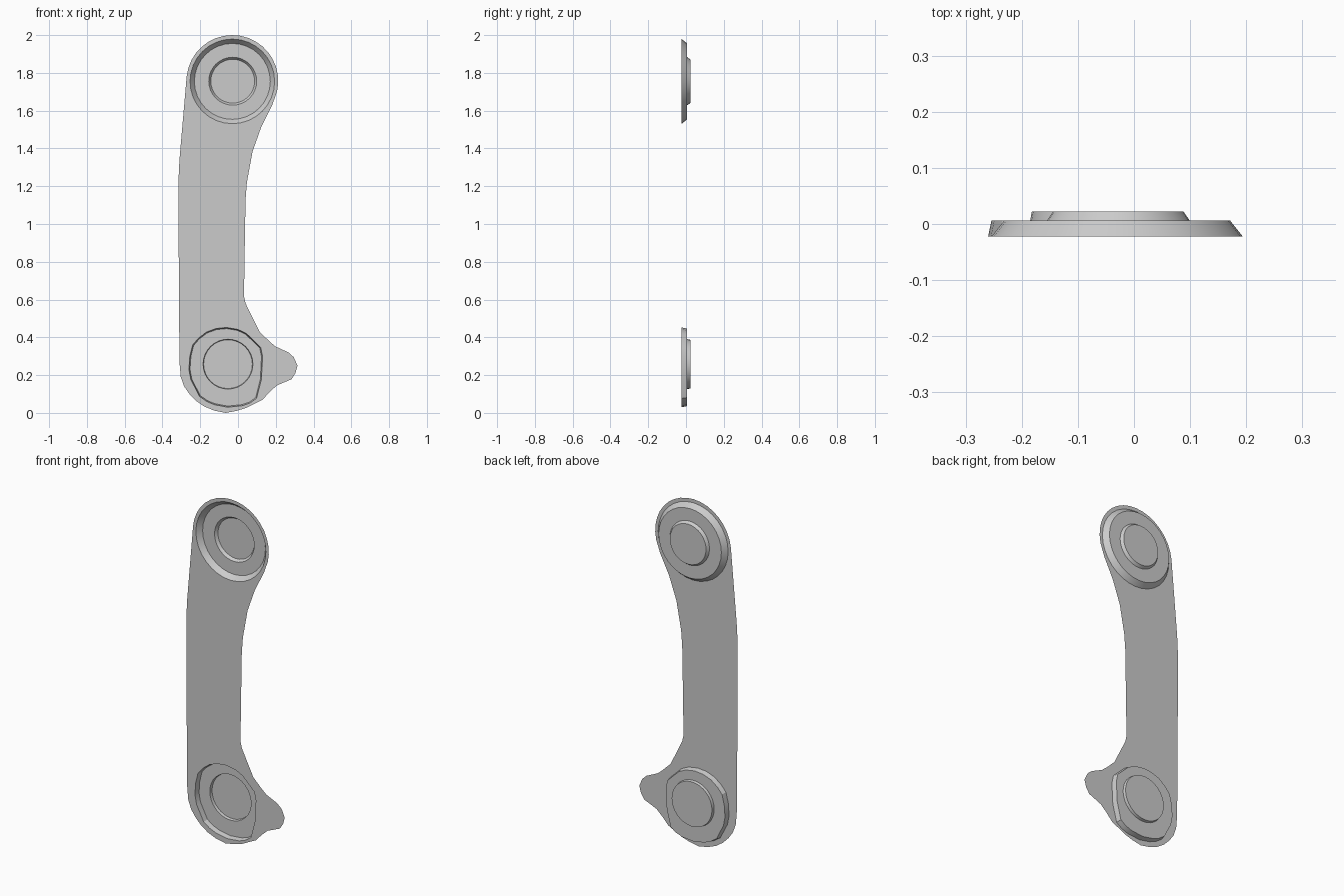
import bpy, bmesh
from math import cos, sin, radians

if "Cube" in bpy.data.objects:
    bpy.data.objects.remove(bpy.data.objects["Cube"])

Y_PLATE, Y_DISH, Y_PAD = -0.0225, 0.0065, 0.0225


def arc(cx, cz, r, a0=0, a1=360, n=32, closed=True):
    steps = n if closed else n + 1
    return [(cx + r * cos(radians(a0 + (a1 - a0) * i / n)),
             cz + r * sin(radians(a0 + (a1 - a0) * i / n))) for i in range(steps)]


def scaled(pts, center, inset):
    # move every point towards the centre by a fixed distance
    out = []
    for x, z in pts:
        dx, dz = x - center[0], z - center[1]
        k = 1 - inset / (dx * dx + dz * dz) ** 0.5
        out.append((center[0] + dx * k, center[1] + dz * k))
    return out


def ring(bm, pts, y):
    return [bm.verts.new((x, y, z)) for x, z in pts]


def loop_edges(bm, vs):
    pairs = zip(vs, vs[1:] + vs[:1])
    return [bm.edges.get(p) or bm.edges.new(p) for p in pairs]


def fill(bm, *loops):
    edges = [e for vs in loops for e in loop_edges(bm, vs)]
    bmesh.ops.triangle_fill(bm, edges=edges, use_beauty=True, normal=(0, -1, 0))


def wall(bm, a, b):
    n = len(a)
    for i in range(n):
        j = (i + 1) % n
        bm.faces.new((a[i], a[j], b[j], b[i]))


def dish(bm, rim, floor, pad_base, pad_top):
    # stepped emboss: sloped wall, flat ledge, short wall, flat pad
    r0, r1 = ring(bm, rim, Y_PLATE), ring(bm, floor, Y_DISH)
    r2, r3 = ring(bm, pad_base, Y_DISH), ring(bm, pad_top, Y_PAD)
    wall(bm, r0, r1)
    fill(bm, r1, r2)
    wall(bm, r2, r3)
    bm.faces.new(r3)
    return r0


# plate outline: rounded head, then down the left side and back up the right
outline = arc(-0.03, 1.757, 0.243, -13, 174, 18, False) + [
    (-.31, 1.34), (-.315, 1.235), (-.315, 1.02), (-.31, .27), (-.303, .19),
    (-.285, .14), (-.257, .10), (-.22, .062), (-.177, .033), (-.125, .012),
    (-.065, 0), (-.01, .01), (.045, .027), (.13, .07), (.167, .11),
    (.205, .145), (.283, .178), (.304, .21), (.315, .25), (.295, .295),
    (.267, .32), (.198, .352), (.167, .378), (.114, .43), (.04, .58),
    (.032, .616), (.034, .785), (.04, 1.13), (.047, 1.22), (.077, 1.384),
    (.124, 1.516), (.182, 1.632)]

# lower dish rim, flattened on its right side
low_rim = [
    (-.06, .452), (-.115, .447), (-.167, .428), (-.21, .395), (-.24, .36),
    (-.255, .30), (-.26, .23), (-.25, .177), (-.204, .087), (-.165, .06),
    (-.124, .043), (-.055, .03), (.024, .038), (.065, .053), (.098, .077),
    (.124, .177), (.13, .30), (.12, .347), (.045, .42), (0, .442)]

bm = bmesh.new()
upper = dish(bm, arc(-.03, 1.755, .224), arc(-.03, 1.755, .201),
             arc(-.028, 1.756, .127), arc(-.028, 1.756, .116))
lower = dish(bm, low_rim, scaled(low_rim, (-.06, .24), .006),
             arc(-.053, .258, .132), arc(-.053, .258, .129))
fill(bm, ring(bm, outline, Y_PLATE), upper, lower)
bmesh.ops.recalc_face_normals(bm, faces=bm.faces)

# consistent normals, front side towards -y
flat = max(bm.faces, key=lambda f: f.calc_area())
if flat.normal.y > 0:
    bmesh.ops.reverse_faces(bm, faces=bm.faces)

mesh = bpy.data.meshes.new("link_plate")
bm.to_mesh(mesh)
bm.free()
plate = bpy.data.objects.new("link_plate", mesh)
bpy.context.collection.objects.link(plate)
bpy.context.view_layer.objects.active = plate
plate.select_set(True)
bpy.ops.object.shade_smooth_by_angle(angle=radians(25))
